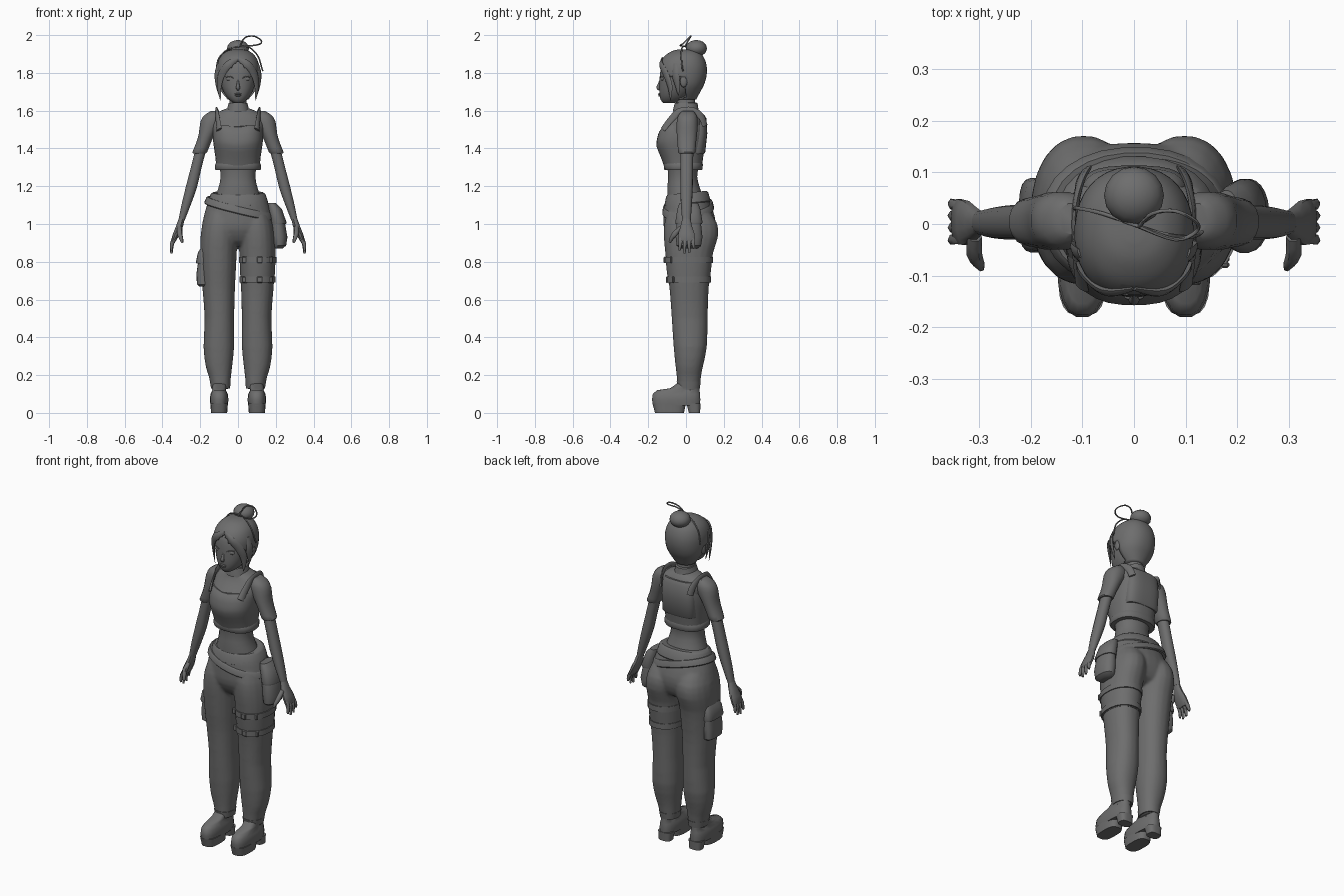
import bpy, bmesh, math
from mathutils import Vector

GREY = bpy.data.materials.new("dark_grey")
GREY.diffuse_color = (.155, .155, .155, 1)

def finish(name, bm, mirror=False, angle=40):
    bmesh.ops.recalc_face_normals(bm, faces=bm.faces)
    me = bpy.data.meshes.new(name)
    bm.to_mesh(me)
    bm.free()
    me.polygons.foreach_set("use_smooth", [True] * len(me.polygons))
    me.set_sharp_from_angle(angle=math.radians(angle))
    me.materials.append(GREY)
    ob = bpy.data.objects.new(name, me)
    bpy.context.collection.objects.link(ob)
    if mirror:
        ob.modifiers.new("Mirror", 'MIRROR').use_mirror_merge = False
    return ob

def resample(rings, steps):
    out = []
    for i in range(len(rings) - 1):
        a, b, c, d = [rings[min(max(j, 0), len(rings) - 1)] for j in range(i - 1, i + 3)]
        for k in range(steps):
            t = k / steps
            out.append([.5 * (2 * q + (r - p) * t + (2 * p - 5 * q + 4 * r - s) * t * t
                              + (3 * q - p - 3 * r + s) * t ** 3) for p, q, r, s in zip(a, b, c, d)])
    return out + [list(rings[-1])]

def skin(bm, loops):
    for a, b in zip(loops, loops[1:]):
        for i in range(len(a)):
            j = (i + 1) % len(a)
            bm.faces.new((a[i], a[j], b[j], b[i]))
    bm.faces.new(loops[0])
    bm.faces.new(loops[-1])

def loft(name, rings, n=20, power=2.2, steps=1, mirror=False, tilt=None, drop=None, angle=40):
    """Skin stacked rings given as (z, x0, x1, y0, y1)."""
    bm = bmesh.new()
    loops = []
    for z, x0, x1, y0, y1 in resample(rings, steps):
        loop = []
        for i in range(n):
            a = 2 * math.pi * (i + .5) / n
            c, s = math.cos(a), math.sin(a)
            x = (x0 + x1) / 2 + (x1 - x0) / 2 * math.copysign(abs(c) ** (2 / power), c)
            y = (y0 + y1) / 2 + (y1 - y0) / 2 * math.copysign(abs(s) ** (2 / power), s)
            loop.append(bm.verts.new((x, y, z + (tilt(x, y) if tilt else 0))))
        loops.append(loop)
    skin(bm, loops)
    if drop:
        bmesh.ops.delete(bm, geom=[f for f in bm.faces if drop(f.calc_center_median())], context='FACES')
    return finish(name, bm, mirror, angle)

def sym(*rows):
    return [(z, -x, x, y0, y1) for z, x, y0, y1 in rows]

def grow(rings, d):
    return [(z, a - d, b + d, c - d, e + d) for z, a, b, c, e in rings]

def ball(name, loc, size, mirror=False, seg=16):
    bm = bmesh.new()
    bmesh.ops.create_uvsphere(bm, u_segments=seg, v_segments=seg // 2 + 2, radius=1)
    for v in bm.verts:
        v.co = Vector([l + c * s for l, c, s in zip(loc, v.co, size)])
    return finish(name, bm, mirror, 80)

def box(name, loc, size, mirror=False, bevel=.004):
    bm = bmesh.new()
    bmesh.ops.create_cube(bm, size=1)
    for v in bm.verts:
        v.co = Vector([l + c * s for l, c, s in zip(loc, v.co, size)])
    bmesh.ops.bevel(bm, geom=bm.edges[:], offset=bevel, segments=1, affect='EDGES')
    return finish(name, bm, mirror, 30)

def tube(name, pts, radii, flat=1, n=8, steps=4, mirror=False):
    """Sweep an oval section along a path; flat squashes it across the path."""
    path = resample([(*p, r) for p, r in zip(pts, radii)], steps)
    bm = bmesh.new()
    loops = []
    for i, (x, y, z, r) in enumerate(path):
        t = Vector(path[min(i + 1, len(path) - 1)][:3]) - Vector(path[max(i - 1, 0)][:3])
        t.normalize()
        out = Vector((x, y - .01, 0))
        u = out - t * out.dot(t)
        u = u.normalized() if u.length > 1e-4 else t.orthogonal().normalized()
        w = t.cross(u)
        loops.append([bm.verts.new(Vector((x, y, z)) + u * r * flat * math.cos(k * math.tau / n)
                                   + w * r * math.sin(k * math.tau / n)) for k in range(n)])
    skin(bm, loops)
    return finish(name, bm, mirror, 60)

# Head and face
loft("head", sym((1.64, .02, -.12, -.06), (1.66, .05, -.136, -.01), (1.70, .077, -.142, .03),
                 (1.75, .093, -.141, .06), (1.80, .1, -.138, .085), (1.85, .098, -.125, .09),
                 (1.90, .06, -.08, .06)), n=24, steps=2, angle=80)
tube("nose", [(0, -.136, 1.765), (0, -.142, 1.74), (0, -.147, 1.722), (0, -.138, 1.712)],
     [.004, .007, .011, .007], n=8, steps=2)
ball("upper_lip", (0, -.14, 1.688), (.02, .008, .005))
ball("lower_lip", (0, -.139, 1.68), (.016, .008, .005))
ball("eye", (.043, -.124, 1.768), (.021, .009, .011), True)
tube("eyelid", [(.02, -.136, 1.77), (.042, -.134, 1.781), (.07, -.114, 1.776)], [.002, .003, .002], mirror=True)
ball("ear", (.107, -.012, 1.755), (.01, .02, .032), True, 10)

# Hair cap opened around the face, with locks, bun and ribbon
hair = loft("hair_cap", sym((1.925, .02, -.035, .04), (1.915, .06, -.075, .065), (1.885, .094, -.118, .093),
            (1.84, .112, -.143, .109), (1.79, .115, -.145, .11), (1.74, .108, -.13, .097),
            (1.70, .088, -.1, .076), (1.66, .055, -.06, .055)), n=36, steps=4, angle=80,
            drop=lambda p: (p.y < -.05 and p.z < 1.872 - .9 * abs(p.x)) or (p.y < -.005 and p.z < 1.775))
hair.modifiers.new("Thickness", 'SOLIDIFY').thickness = .008
tube("front_lock", [(0, -.125, 1.875), (.05, -.132, 1.845), (.086, -.108, 1.795), (.1, -.085, 1.73),
                    (.093, -.082, 1.655)], [.01, .02, .022, .018, .002], flat=.4, mirror=True)
tube("side_lock", [(.1, -.06, 1.85), (.111, -.055, 1.79), (.109, -.045, 1.73), (.1, -.04, 1.68)],
     [.015, .022, .014, .002], flat=.4, mirror=True)
ball("hair_bun", (0, .055, 1.93), (.058, .056, .044))
tube("ribbon_loop", [(.01, -.005, 1.94), (.035, .02, 1.985), (.08, .025, 1.995), (.12, .005, 1.975),
                     (.12, -.015, 1.955), (.08, -.03, 1.945), (.01, -.005, 1.94)], [.004] * 7, n=6)
tube("ribbon_tail_left", [(.01, -.005, 1.94), (.06, -.02, 1.935), (.105, -.025, 1.89), (.125, -.02, 1.83),
                          (.132, -.015, 1.81)], [.004] * 5, n=6)
tube("ribbon_tail_right", [(.01, -.005, 1.94), (-.06, .02, 1.92), (-.105, .03, 1.87), (-.115, .03, 1.8)],
     [.004] * 4, n=6)

# Neck, midriff and clothing of the upper body
loft("neck", sym((1.56, .06, -.055, .06), (1.61, .045, -.05, .05), (1.70, .045, -.055, .045)))
loft("collar", sym((1.595, .065, -.07, .07), (1.61, .058, -.068, .066), (1.64, .05, -.06, .062),
                   (1.642, .044, -.053, .055)))
loft("midriff", sym((1.12, .13, -.1, .1), (1.19, .105, -.1, .075), (1.25, .093, -.095, .06),
                    (1.31, .1, -.1, .07), (1.37, .11, -.1, .08)), steps=2)
loft("shirt", sym((1.34, .11, -.11, .082), (1.39, .122, -.138, .09), (1.44, .13, -.148, .097),
                  (1.49, .135, -.138, .1), (1.54, .14, -.095, .1), (1.575, .135, -.068, .088),
                  (1.6, .09, -.058, .072), (1.615, .05, -.05, .058)), n=24, steps=2)
loft("bib", sym((1.32, .117, -.118, .087), (1.36, .121, -.132, .092), (1.42, .13, -.156, .1), (1.46, .133, -.154, .105),
                (1.50, .131, -.142, .108), (1.525, .126, -.122, .107)), n=32, power=2.5, steps=2,
     tilt=lambda x, y: -.012 * math.exp(-(x / .05) ** 2) if y < 0 else 0)
loft("bib_hem", sym((1.285, .118, -.112, .085), (1.29, .122, -.116, .088), (1.315, .122, -.118, .09),
                    (1.325, .116, -.115, .086)), n=24, power=2.5)
loft("back_panel", sym((1.37, .1, 0, .095), (1.38, .105, 0, .102), (1.48, .105, 0, .113), (1.56, .1, 0, .108),
                       (1.58, .09, 0, .095)), n=28, power=3)
tube("shoulder_strap", [(.1, -.122, 1.5), (.107, -.08, 1.553), (.113, -.035, 1.594), (.113, .03, 1.6),
                        (.104, .08, 1.57), (.095, .1, 1.52)], [.019] * 6, flat=.35, mirror=True)

# Arms
loft("sleeve", [(1.597, .10, .145, -.02, .04), (1.575, .08, .18, -.042, .057), (1.54, .08, .2, -.05, .063),
                (1.48, .12, .208, -.05, .06), (1.43, .143, .222, -.046, .054), (1.38, .163, .242, -.042, .05),
                (1.375, .17, .235, -.035, .043)], steps=2, mirror=True, n=16)
loft("forearm", [(1.42, .16, .22, -.03, .04), (1.3, .192, .25, -.03, .037), (1.2, .215, .276, -.03, .036),
                 (1.1, .25, .3, -.027, .031), (1.02, .282, .316, -.02, .025)], steps=2, mirror=True, n=14)
loft("palm", [(1.03, .281, .314, -.02, .024), (.99, .29, .328, -.03, .032), (.95, .306, .344, -.042, .046),
              (.915, .325, .355, -.04, .05), (.905, .332, .352, -.035, .046)], mirror=True, n=12)
for name, y, tip in (("index", -.03, .86), ("middle", -.007, .843), ("ring", .016, .848), ("little", .038, .87)):
    tube(name + "_finger", [(.335, y * .9, .925), (.35, y, .895), (.352, y * 1.15, tip)],
         [.012, .011, .006], n=6, steps=2, mirror=True)
tube("thumb", [(.308, -.025, .98), (.309, -.058, .95), (.3, -.078, .92), (.295, -.086, .902)],
     [.014, .015, .011, .006], n=6, steps=2, mirror=True)

# Trousers: hips and legs fused into one cloth surface
hips = loft("trousers", sym((.885, .07, -.05, .08), (.91, .15, -.085, .13), (.97, .19, -.116, .155),
                            (1.03, .184, -.12, .155), (1.1, .165, -.115, .133), (1.16, .14, -.1, .11)), n=28, steps=2)
leg = [(1.06, .02, .165, -.1, .13), (1.0, .0, .189, -.116, .167), (.93, .001, .199, -.118, .17),
       (.85, .006, .2, -.111, .145), (.75, .011, .195, -.1, .13), (.65, .016, .188, -.087, .12),
       (.5, .02, .177, -.076, .115), (.35, .02, .183, -.066, .111), (.25, .03, .172, -.056, .091),
       (.2, .036, .157, -.05, .081), (.14, .042, .143, -.045, .073), (.125, .05, .135, -.04, .067)]
legs = [loft("leg", leg, steps=2),
        loft("leg", [(z, -b, -a, c, d) for z, a, b, c, d in leg], steps=2)]
bpy.ops.object.select_all(action='DESELECT')
for ob in (hips, *legs):
    ob.select_set(True)
bpy.context.view_layer.objects.active = hips
bpy.ops.object.join()
fuse = hips.modifiers.new("Fuse", 'REMESH')
fuse.mode, fuse.voxel_size, fuse.use_smooth_shade = 'VOXEL', .007, True
relax = hips.modifiers.new("Relax", 'SMOOTH')
relax.factor, relax.iterations = .5, 14
loft("trouser_cuff", grow([(.13, .046, .139, -.042, .07), (.165, .042, .145, -.046, .074)], .004), mirror=True)
loft("waistband", sym((1.105, .158, -.112, .128), (1.11, .161, -.115, .131), (1.155, .147, -.106, .119),
                      (1.165, .135, -.098, .108)), n=28, tilt=lambda x, y: .1 * y)
loft("slanted_belt", [(1.065, -.175, .182, -.122, .145), (1.07, -.179, .186, -.126, .149),
                      (1.1, -.168, .179, -.122, .142), (1.105, -.162, .172, -.117, .138)], n=28,
     tilt=lambda x, y: -.24 * x + .1 * y)

# Thigh wrap with straps and buckles on one leg
loft("thigh_wrap", grow([(.685, .016, .189, -.091, .122), (.75, .013, .194, -.1, .13),
                         (.825, .01, .197, -.107, .138)], .003))
for name, z, x0, x1, y0, y1 in (("lower", .705, .015, .192, -.096, .127), ("upper", .81, .012, .197, -.107, .137)):
    loft(name + "_thigh_strap", grow([(z - .016, x0, x1, y0, y1), (z + .016, x0, x1, y0, y1)], .007))
    for x, y in ((.035, .025), (.115, -.005), (.17, .028)):
        box(name + "_strap_buckle", (x, y0 + y, z), (.03, .012, .034))

# Hip pouch and cargo pocket
loft("hip_pouch", [(.87, .19, .235, -.03, .06), (.885, .18, .255, -.05, .08), (.93, .175, .262, -.055, .088),
                   (1.0, .17, .25, -.05, .08), (1.08, .16, .225, -.04, .07), (1.105, .16, .2, -.03, .06)], n=24)
loft("pouch_flap", [(1.0, .17, .255, -.055, .085), (1.01, .17, .257, -.057, .088), (1.08, .155, .232, -.046, .076),
                    (1.11, .155, .202, -.035, .065)], n=24)
loft("cargo_pocket", [(.67, -.205, -.15, -.035, .07), (.68, -.218, -.15, -.048, .08), (.74, -.22, -.15, -.05, .085),
                      (.83, -.207, -.15, -.048, .082)], power=3.5)
loft("pocket_flap", [(.79, -.22, -.15, -.055, .088), (.8, -.223, -.15, -.056, .09), (.85, -.212, -.15, -.053, .087),
                     (.872, -.198, -.15, -.045, .08)], power=3.5)

# Platform boots
loft("boot_upper", [(.04, .054, .146, -.176, .075), (.07, .05, .15, -.181, .077), (.1, .054, .146, -.177, .075),
                    (.12, .064, .136, -.155, .073), (.13, .062, .138, -.085, .072), (.165, .056, .133, -.035, .066)],
     power=2.6, mirror=True)
loft("boot_sole", [(0, .057, .143, -.165, -.01), (.05, .053, .147, -.178, 0)], power=3, mirror=True)
loft("boot_heel", [(0, .062, .138, .015, .075), (.05, .057, .143, .002, .077)], power=3, mirror=True)
